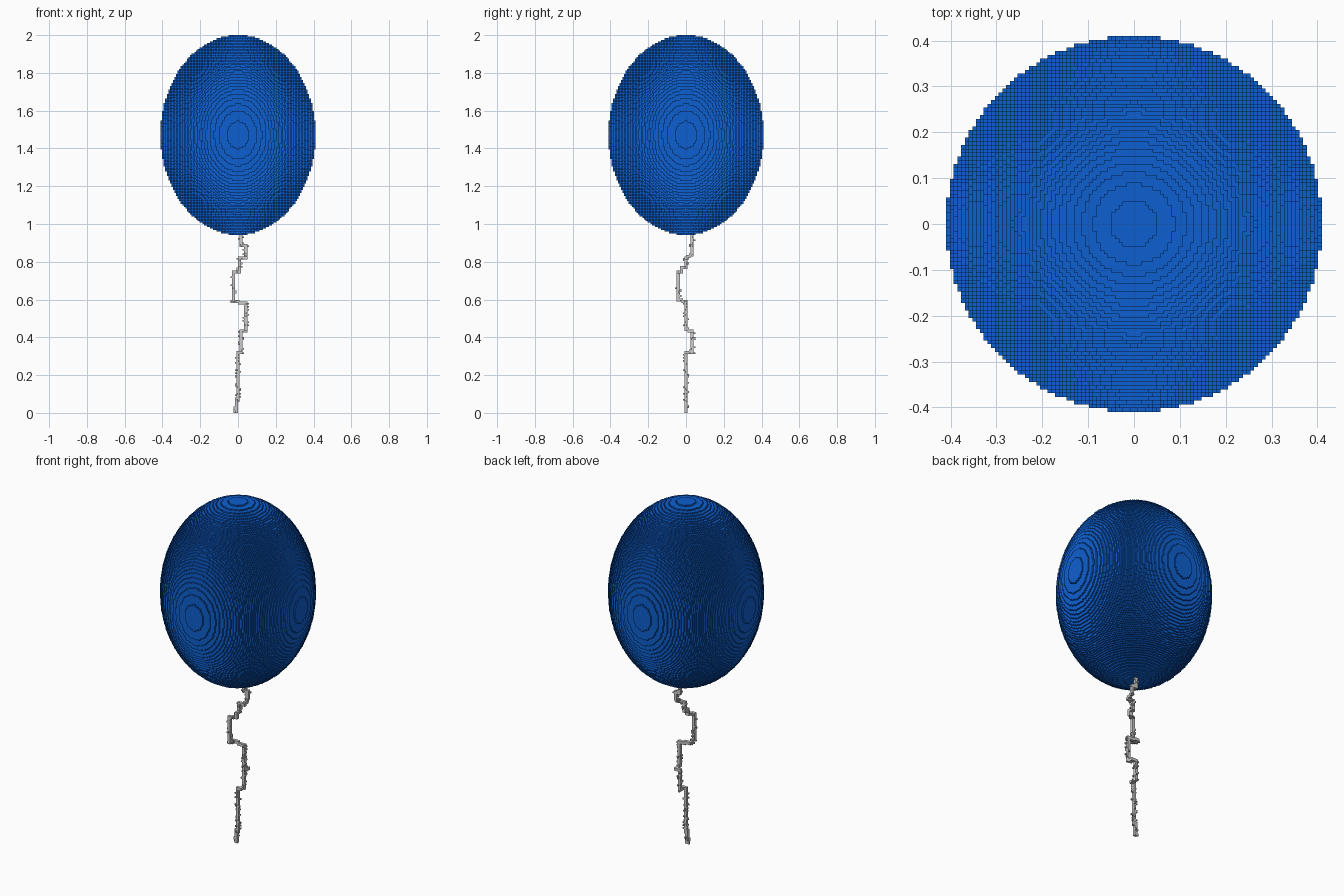
import bpy
import random

if "Cube" in bpy.data.objects:
    bpy.data.objects.remove(bpy.data.objects["Cube"])

random.seed(4)
S = 2 / 244  # cell size of the block grid


def material(name, rgb):
    m = bpy.data.materials.new(name)
    m.diffuse_color = (*rgb, 1)
    m.use_nodes = True
    m.node_tree.nodes["Principled BSDF"].inputs["Base Color"].default_value = m.diffuse_color
    return m


def build_cells(name, cells, mat):
    """Make a mesh from the exposed faces of a set of grid cells."""
    verts, index, faces = [], {}, []

    def vert(p):
        if p not in index:
            index[p] = len(verts)
            verts.append((p[0] * S, p[1] * S, p[2] * S))
        return index[p]

    for c in cells:
        for axis in range(3):
            u, v = (axis + 1) % 3, (axis + 2) % 3
            for side in (0, 1):
                n = list(c)
                n[axis] += 2 * side - 1
                if tuple(n) in cells:
                    continue
                quad = []
                for du, dv in ((0, 0), (1, 0), (1, 1), (0, 1)):
                    p = list(c)
                    p[axis] += side
                    p[u] += du
                    p[v] += dv
                    quad.append(vert(tuple(p)))
                faces.append(quad if side else quad[::-1])
    mesh = bpy.data.meshes.new(name)
    mesh.from_pydata(verts, [], faces)
    mesh.materials.append(mat)
    obj = bpy.data.objects.new(name, mesh)
    bpy.context.collection.objects.link(obj)
    return obj


# Balloon: hollow stepped ellipsoid shell
R, H, CZ = 50, 64.5, 179.5


def inside(i, j, k):
    return (((i + .5) / R) ** 2 + ((j + .5) / R) ** 2
            + ((k + .5 - CZ) / H) ** 2) <= 1


def row_half(j, k):
    """Half length in cells of the filled row at j, k."""
    t = 1 - ((j + .5) / R) ** 2 - ((k + .5 - CZ) / H) ** 2
    return int(R * t ** .5 + .5) if t > 0 else 0


balloon = set()
for k in range(115, 244):
    for j in range(-R, R):
        h = row_half(j, k)
        balloon.update((i, j, k) for i in range(-h, h))
build_cells("balloon", balloon, material("balloon blue", (0.004, 0.115, 0.63)))

# String: two-cell-thick path with axis-aligned kinks and small bumps
path = [(-2, -1, 0), (-2, -1, 8), (-1, -1, 8), (-1, -1, 38), (1, -1, 38),
        (1, 3, 38), (1, 3, 52), (4, 3, 52), (4, -1, 53), (4, -1, 70),
        (-4, -1, 71), (-4, -6, 72), (-4, -6, 90), (0, -4, 90), (0, -4, 93),
        (0, -1, 93), (0, -1, 99), (4, -1, 99), (4, 3, 102), (4, 3, 107),
        (1, 3, 107), (1, 3, 117)]
string = set()
for a, b in zip(path, path[1:]):
    n = max(abs(q - p) for p, q in zip(a, b))
    for t in range(n + 1):
        x, y, z = (round(p + (q - p) * t / n) for p, q in zip(a, b))
        dz = 2 if a[2] >= b[2] - 3 else 1
        for i in (0, 1):
            for j in (0, 1):
                for k in range(dz):
                    string.add((x + i, y + j, z + k))
        if random.random() < .4:
            string.add((x + random.choice((-1, 2)), y + random.choice((0, 1)), z))
        if random.random() < .3:
            string.add((x + random.choice((0, 1)), y + random.choice((-1, 2)), z))
build_cells("string", string, material("string grey", (0.6, 0.6, 0.6)))
